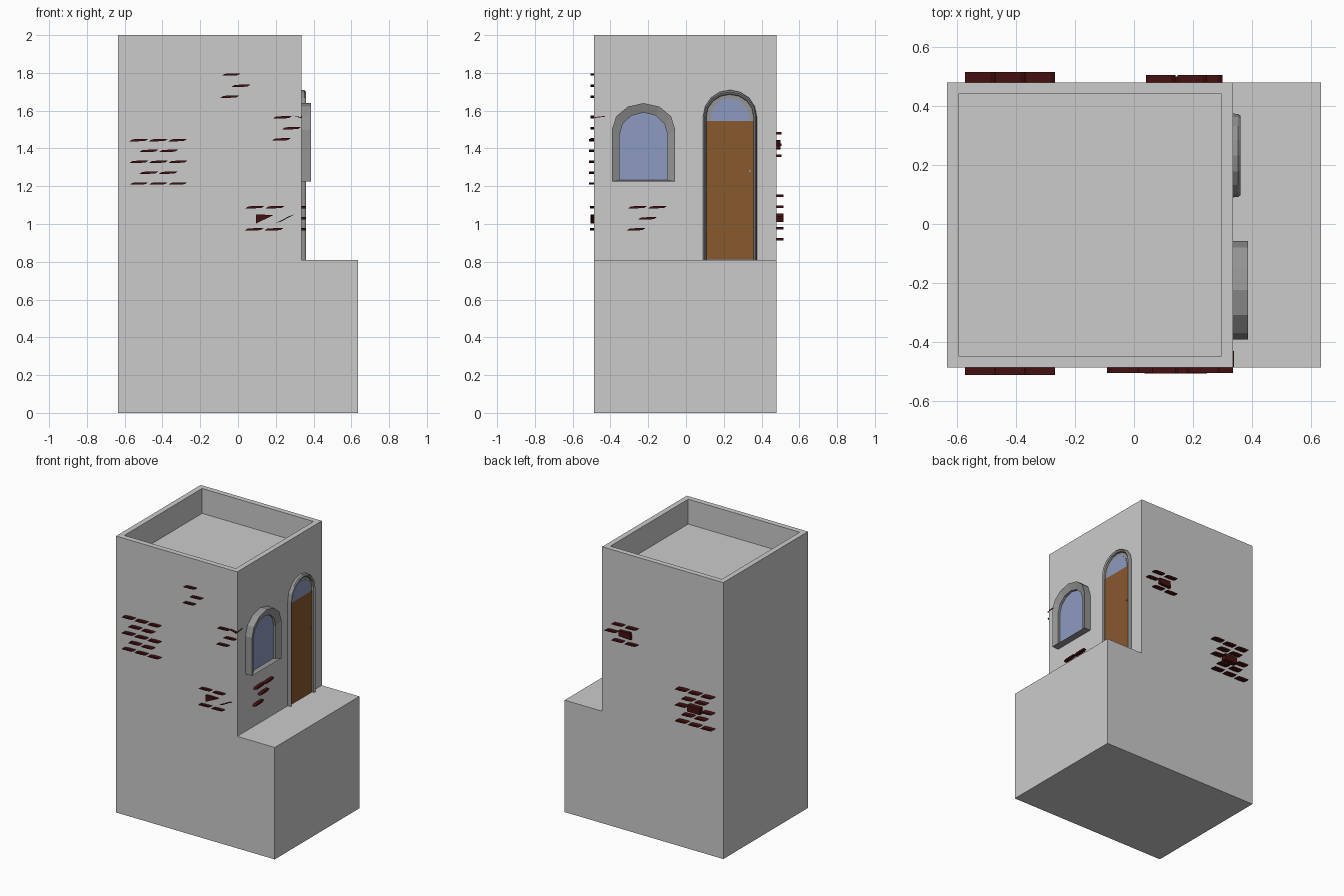
import bpy, bmesh, math

if "Cube" in bpy.data.objects:
    bpy.data.objects.remove(bpy.data.objects["Cube"])


def mat(name, r, g, b):
    m = bpy.data.materials.new(name)
    m.diffuse_color = (r, g, b, 1)
    m.use_nodes = True
    m.node_tree.nodes["Principled BSDF"].inputs["Base Color"].default_value = m.diffuse_color
    return m


WALL = mat("plaster grey", 0.6, 0.6, 0.6)
TRIM = mat("stone trim grey", 0.3, 0.3, 0.3)
GLASS = mat("pale blue glass", 0.27, 0.33, 0.53)
WOOD = mat("brown wood", 0.25, 0.1, 0.028)
BRICK = mat("dark red brick", 0.06, 0.005, 0.005)

FX, Y0, Y1 = 0.335, -0.487, 0.48   # upper front wall and the two side walls


def finish(name, bm, m):
    bmesh.ops.recalc_face_normals(bm, faces=bm.faces)
    me = bpy.data.meshes.new(name)
    bm.to_mesh(me)
    bm.free()
    me.materials.append(m)
    ob = bpy.data.objects.new(name, me)
    bpy.context.collection.objects.link(ob)
    return ob


# Wall mappings: u to the viewer's right, w up, d outward
WALLS = {
    "front": lambda u, w, d: (u, Y0 - d, w),
    "back": lambda u, w, d: (u, Y1 + d, w),
    "right": lambda u, w, d: (FX + d, u, w),
}


def add_prism(bm, pts, side, d0, d1):
    f = WALLS[side]
    a = [bm.verts.new(f(u, w, d0)) for u, w in pts]
    b = [bm.verts.new(f(u, w, d1)) for u, w in pts]
    bm.faces.new(a)
    bm.faces.new(b[::-1])
    n = len(pts)
    for i in range(n):
        bm.faces.new((a[i], b[i], b[(i + 1) % n], a[(i + 1) % n]))


def prism(name, pts, side, d0, d1, m):
    bm = bmesh.new()
    add_prism(bm, pts, side, d0, d1)
    return finish(name, bm, m)


def rect(u0, u1, w0, w1):
    return [(u0, w0), (u1, w0), (u1, w1), (u0, w1)]


def arch(y0, y1, z0, zs, zt, n):
    c, r = (y0 + y1) / 2, (y1 - y0) / 2
    arc = [(c + r * math.cos(math.pi * i / n), zs + (zt - zs) * math.sin(math.pi * i / n))
           for i in range(n + 1)]
    return [(y1, z0)] + arc + [(y0, z0)]


def frame(name, rings, closed):
    """Loft matching arch outlines, given as (points, depth)."""
    bm = bmesh.new()
    rows = [[bm.verts.new(WALLS["right"](u, w, d)) for u, w in pts] for pts, d in rings]
    n = len(rows[0])
    for a, b in zip(rows, rows[1:]):
        for i in range(n if closed else n - 1):
            j = (i + 1) % n
            bm.faces.new((a[i], a[j], b[j], b[i]))
    return finish(name, bm, TRIM)


# Building body: stepped profile with a sunken roof behind a parapet
bm = bmesh.new()
profile = [(-0.635, 0), (0.635, 0), (0.635, 0.81), (FX, 0.81), (FX, 2), (-0.635, 2)]
add_prism(bm, profile, "front", 0, Y0 - Y1)
bmesh.ops.recalc_face_normals(bm, faces=bm.faces)
top = [f for f in bm.faces if f.calc_center_median().z > 1.99]
bmesh.ops.inset_individual(bm, faces=top, thickness=0.055, depth=0)
bmesh.ops.inset_individual(bm, faces=top, thickness=0, depth=-0.18)
finish("building_body", bm, WALL)

# Arched window
frame("window_frame", [
    (arch(-0.392, -0.057, 1.225, 1.50, 1.64, 6), -0.005),
    (arch(-0.392, -0.057, 1.225, 1.50, 1.64, 6), 0.052),
    (arch(-0.352, -0.097, 1.232, 1.47, 1.59, 6), 0.035),
    (arch(-0.352, -0.097, 1.232, 1.47, 1.59, 6), 0.005)], True)
prism("window_glass", arch(-0.353, -0.096, 1.231, 1.47, 1.591, 6), "right", 0.01, 0.018, GLASS)

# Arched door with fanlight
frame("door_frame", [
    (arch(0.09, 0.375, 0.81, 1.57, 1.71, 8), -0.003),
    (arch(0.092, 0.373, 0.81, 1.57, 1.708, 8), 0.018),
    (arch(0.097, 0.368, 0.81, 1.57, 1.70, 8), 0.026),
    (arch(0.106, 0.359, 0.81, 1.57, 1.688, 8), 0.018),
    (arch(0.108, 0.357, 0.81, 1.57, 1.685, 8), 0.002)], False)
prism("fanlight_surround", arch(0.107, 0.358, 1.545, 1.57, 1.686, 8), "right", -0.003, 0.005, TRIM)
prism("fanlight_glass", arch(0.13, 0.335, 1.545, 1.56, 1.665, 6), "right", 0.0, 0.008, GLASS)
prism("door_panel", rect(0.106, 0.359, 0.811, 1.545), "right", -0.003, 0.008, WOOD)
prism("door_knob", rect(0.334, 0.342, 1.275, 1.285), "right", 0.007, 0.014, TRIM)

# Exposed bricks: thin slanted courses standing out of the walls
SLAB = [(-0.05, -0.007), (0.0, -0.007), (0.035, -0.004),
        (0.05, 0.006), (0.0, 0.006), (-0.035, 0.003)]


def bricks(name, side, depth, rows):
    s = -1 if side == "back" else 1
    bm = bmesh.new()
    for w, us in rows:
        for u in us:
            add_prism(bm, [(u + s * a, w + b) for a, b in SLAB], side, -0.004, depth)
    return finish(name, bm, BRICK)


THREE, TWO = (-0.524, -0.421, -0.318), (-0.472, -0.368)
bricks("front_left_bricks", "front", 0.026,
       [(1.445 - 0.0575 * i, TWO if i % 2 else THREE) for i in range(5)])
bricks("front_upper_bricks", "front", 0.018, [(1.792, [-0.035]), (1.732, [0.015]), (1.675, [-0.042])])
bricks("front_corner_bricks", "front", 0.018, [(1.565, [0.235]), (1.508, [0.284]), (1.448, [0.228])])
bricks("front_lower_bricks", "front", 0.02, [(1.09, [0.09, 0.197]), (0.972, [0.085, 0.19])])
bricks("door_wall_bricks", "right", 0.025, [(1.09, [-0.255, -0.15]), (1.03, [-0.205]), (0.972, [-0.265])])
bricks("back_left_bricks", "back", 0.035,
       [(1.15 - 0.0575 * i, TWO if i % 2 else (THREE[0], THREE[2]) if i == 2 else THREE)
        for i in range(5)])
bricks("back_right_bricks", "back", 0.025, [(1.48, [0.09, 0.197]), (1.42, [0.25]), (1.363, [0.09, 0.197])])

# Full and broken bricks
prism("back_left_whole_brick", rect(-0.47, -0.37, 1.01, 1.056), "back", -0.004, 0.035, BRICK)
prism("back_right_whole_brick", [(0.095, 1.395), (0.19, 1.4), (0.19, 1.44), (0.1, 1.445)],
      "back", -0.004, 0.02, BRICK)
prism("front_broken_brick", [(0.095, 1.003), (0.19, 1.048), (0.095, 1.05)], "front", -0.004, 0.018, BRICK)
prism("front_brick_sliver", [(0.2, 1.005), (0.225, 1.012), (0.298, 1.05), (0.275, 1.043)],
      "front", -0.004, 0.012, BRICK)
prism("corner_brick_chip", [(0.288, 1.575), (FX, 1.56), (FX, 1.565)], "front", -0.004, 0.018, BRICK)
prism("corner_brick_edge", [(-0.485, 1.561), (-0.43, 1.568), (-0.43, 1.572), (-0.485, 1.566)],
      "right", -0.004, 0.004, BRICK)
